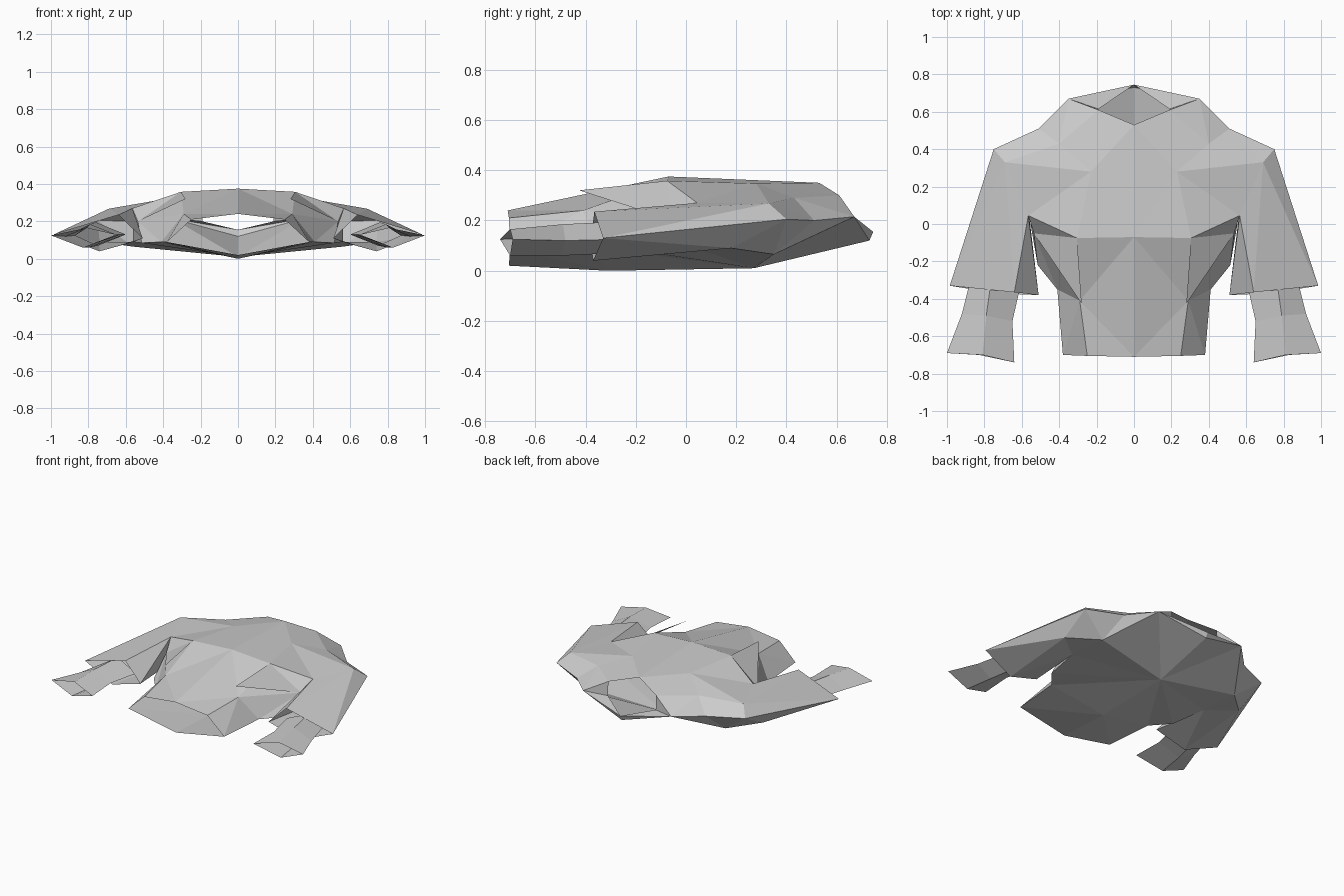
import bpy, bmesh
from mathutils import Vector

cube = bpy.data.objects.get("Cube")
if cube:
    bpy.data.objects.remove(cube)

cloth = bpy.data.materials.new("light_grey_cloth")
cloth.use_nodes = True
GREY = (0.6, 0.6, 0.6, 1)
cloth.diffuse_color = GREY
cloth.node_tree.nodes["Principled BSDF"].inputs["Base Color"].default_value = GREY

# Garment landmarks on the left half
chest, bust = (0, -.07, .375), (.305, -.075, .358)
front_neck, neck_side = (0, .53, .35), (.19, .61, .30)
neck_base, neck_fold = (.35, .67, .215), (.19, .615, .20)
pec, clavicle = (.23, .28, .347), (.40, .43, .29)
pit_front, pit_back = (.565, .045, .27), (.56, .04, .09)
shoulder, shoulder_tip = (.69, .33, .268), (.75, .40, .205)
trapezius, blade = (.51, .51, .20), (.56, .35, .065)
elbow_back = (.74, .18, .09)
cuff_top, cuff_out = (.64, -.365, .235), (.985, -.33, .13)
cuff_in, cuff_low = (.51, -.38, .11), (.74, -.37, .04)
spine, nape, nape_top = (0, .27, .01), (0, .73, .12), (0, .745, .155)
loin, hem_back = (0, -.31, 0), (0, -.705, .02)
rib_top, rib, waist = (.535, -.05, .20), (.515, -.22, .085), (.41, -.35, .09)
belly, flap_tip = (.29, -.41, .24), (.28, -.425, .32)
hem_front, hem_corner, hem_side = (0, -.71, .24), (.25, -.705, .21), (.38, -.70, .09)


def finish(name, bm, core):
    """Point faces away from core, mirror across x and add to the scene."""
    bmesh.ops.remove_doubles(bm, verts=bm.verts, dist=1e-5)
    bmesh.ops.recalc_face_normals(bm, faces=bm.faces)
    core = Vector(core)
    out = sum((f.calc_center_median() - core).dot(f.normal) * f.calc_area() for f in bm.faces)
    if out < 0:
        bmesh.ops.reverse_faces(bm, faces=bm.faces)
    mesh = bpy.data.meshes.new(name)
    bm.to_mesh(mesh)
    bm.free()
    mesh.materials.append(cloth)
    ob = bpy.data.objects.new(name, mesh)
    bpy.context.collection.objects.link(ob)
    mirror = ob.modifiers.new("mirror", "MIRROR")
    mirror.use_clip = True


def panel(name, core, *fans):
    """Cloth panel made of triangle fans: hub first, then rim points."""
    bm = bmesh.new()
    for hub, *rim in fans:
        for p, q in zip(rim, rim[1:]):
            bm.faces.new([bm.verts.new(c) for c in (hub, p, q)])
    finish(name, bm, core)


def loft(name, core, rings):
    """Open tube through matching rings of points."""
    bm = bmesh.new()
    loops = [[bm.verts.new(c) for c in ring] for ring in rings]
    for a, b in zip(loops, loops[1:]):
        for i in range(len(a)):
            j = (i + 1) % len(a)
            bm.faces.new((a[i], a[j], b[j], b[i]))
    finish(name, bm, core)


# Chest and shoulders
panel("chest", (.3, .2, .15),
      (pec, chest, bust, pit_front, shoulder, clavicle, neck_side, front_neck, chest),
      (clavicle, shoulder, trapezius, neck_base, neck_side),
      (trapezius, shoulder, shoulder_tip))

# Wide upper sleeve, open at its cuff
panel("upper_sleeve", (.7, 0, .15),
      (shoulder, shoulder_tip, cuff_out, cuff_top, pit_front),
      (pit_front, cuff_top, cuff_in, pit_back),
      (elbow_back, shoulder_tip, cuff_out, cuff_low, pit_back, blade, shoulder_tip),
      (pit_back, cuff_in, cuff_low))

# Back
panel("back", (.2, 0, .2),
      (spine, nape, neck_base, blade, pit_back, rib, waist, loin),
      (blade, neck_base, trapezius, shoulder_tip),
      (loin, waist, hem_side, hem_back))

# Belly and sides, open at the hem
panel("belly", (.1, -.3, .15),
      (belly, chest, bust, rib_top, waist, hem_side, hem_corner, hem_front, chest),
      (rib_top, waist, rib, pit_back, pit_front, bust))

# Fold of cloth hanging over each side of the belly
panel("side_fold", (.3, -.2, .1),
      (bust, flap_tip, rib_top))

# Collar band around the open neck
panel("collar", (.1, .6, .2),
      (neck_base, nape, nape_top, neck_fold, neck_side))

# Narrow lower sleeve: outer, top, inner and bottom points per ring
loft("lower_sleeve", (.79, -.5, .125), [
    [(.87, -.28, .125), (.76, -.28, .195), (.60, -.30, .13), (.75, -.28, .07)],
    [(.92, -.48, .12), (.79, -.49, .185), (.65, -.52, .13), (.80, -.50, .06)],
    [(1.0, -.69, .125), (.81, -.70, .165), (.64, -.74, .125), (.83, -.70, .06)]])
